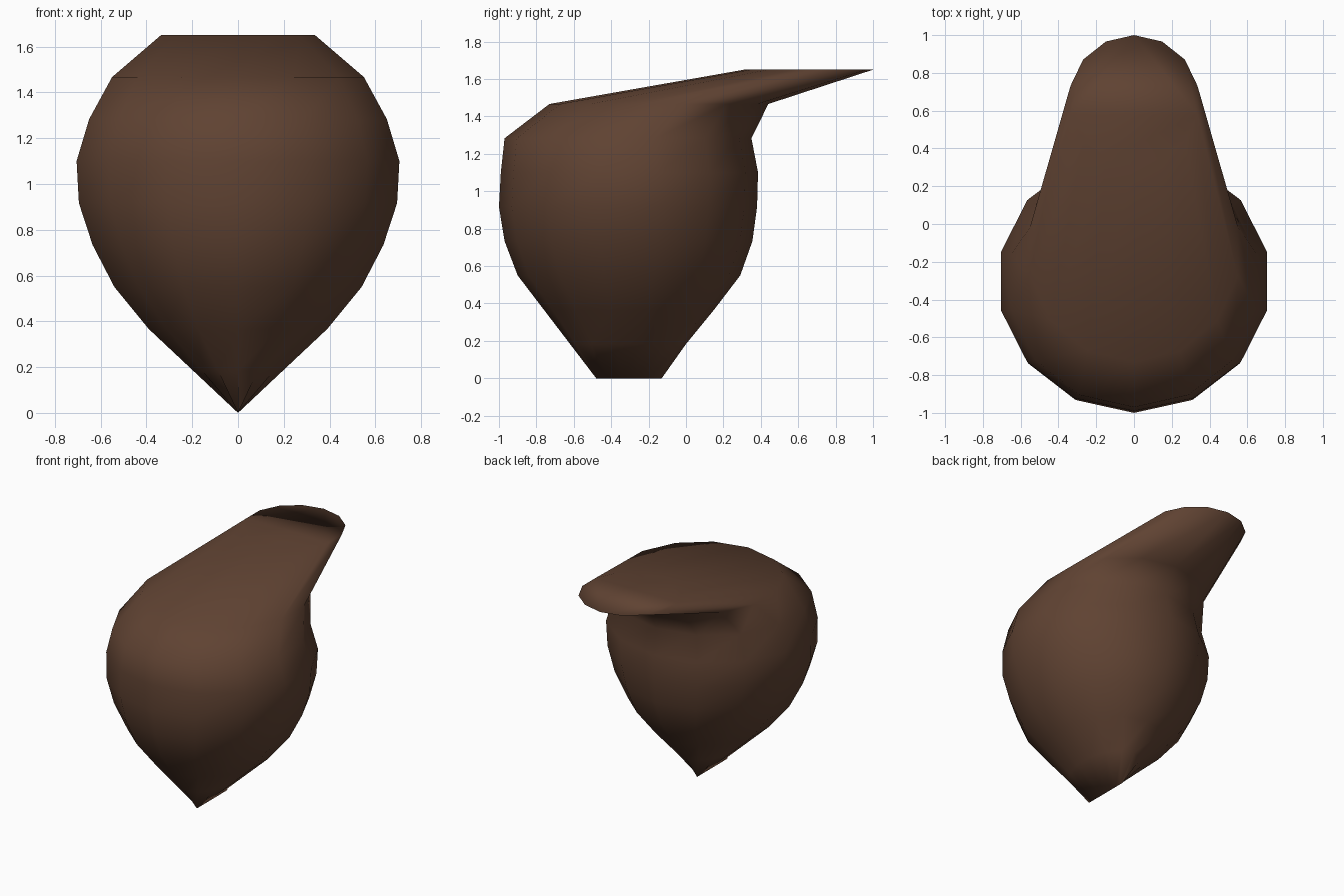
import bpy, bmesh, math

if "Cube" in bpy.data.objects:
    bpy.data.objects.remove(bpy.data.objects["Cube"])

SIDES = 14
HEIGHT = 1.65
# ring profile, bottom to top: half width in x, front y, back y
RINGS = [
    (0.00, -0.48, -0.13),
    (0.195, -0.62, 0.00),
    (0.39, -0.76, 0.15),
    (0.54, -0.90, 0.29),
    (0.635, -0.97, 0.355),
    (0.695, -1.00, 0.38),
    (0.705, -0.99, 0.385),
    (0.65, -0.97, 0.35),
    (0.55, -0.73, 0.44),
    (0.336, 0.31, 1.00),
]
WIDEST = math.sin(2 * math.pi * 3 / SIDES)  # widest vertex of the polygon

# body: lofted rings, pinched to a blade below and swept back to a lip above
bm = bmesh.new()
loops = []
for i, (hx, front, back) in enumerate(RINGS):
    z = HEIGHT * i / (len(RINGS) - 1)
    cy, ry, rx = (front + back) / 2, (back - front) / 2, hx / WIDEST
    loops.append([bm.verts.new((rx * math.sin(a), cy - ry * math.cos(a), z))
                  for a in (2 * math.pi * k / SIDES for k in range(SIDES))])
for lower, upper in zip(loops, loops[1:]):
    for k in range(SIDES):
        n = (k + 1) % SIDES
        bm.faces.new((lower[k], lower[n], upper[n], upper[k]))
# flat cap on the swept tip
bm.faces.new(loops[-1])
# close the pinched bottom edge
bmesh.ops.remove_doubles(bm, verts=loops[0], dist=0.0005)
bmesh.ops.recalc_face_normals(bm, faces=bm.faces)
for f in bm.faces:
    f.smooth = True

mesh = bpy.data.meshes.new("swept_body")
bm.to_mesh(mesh)
bm.free()
body = bpy.data.objects.new("swept_body", mesh)
bpy.context.collection.objects.link(body)

# dark brown colour
brown = bpy.data.materials.new("dark_brown")
brown.diffuse_color = (0.115, 0.055, 0.032, 1)
brown.use_nodes = True
brown.node_tree.nodes["Principled BSDF"].inputs["Base Color"].default_value = brown.diffuse_color
mesh.materials.append(brown)
